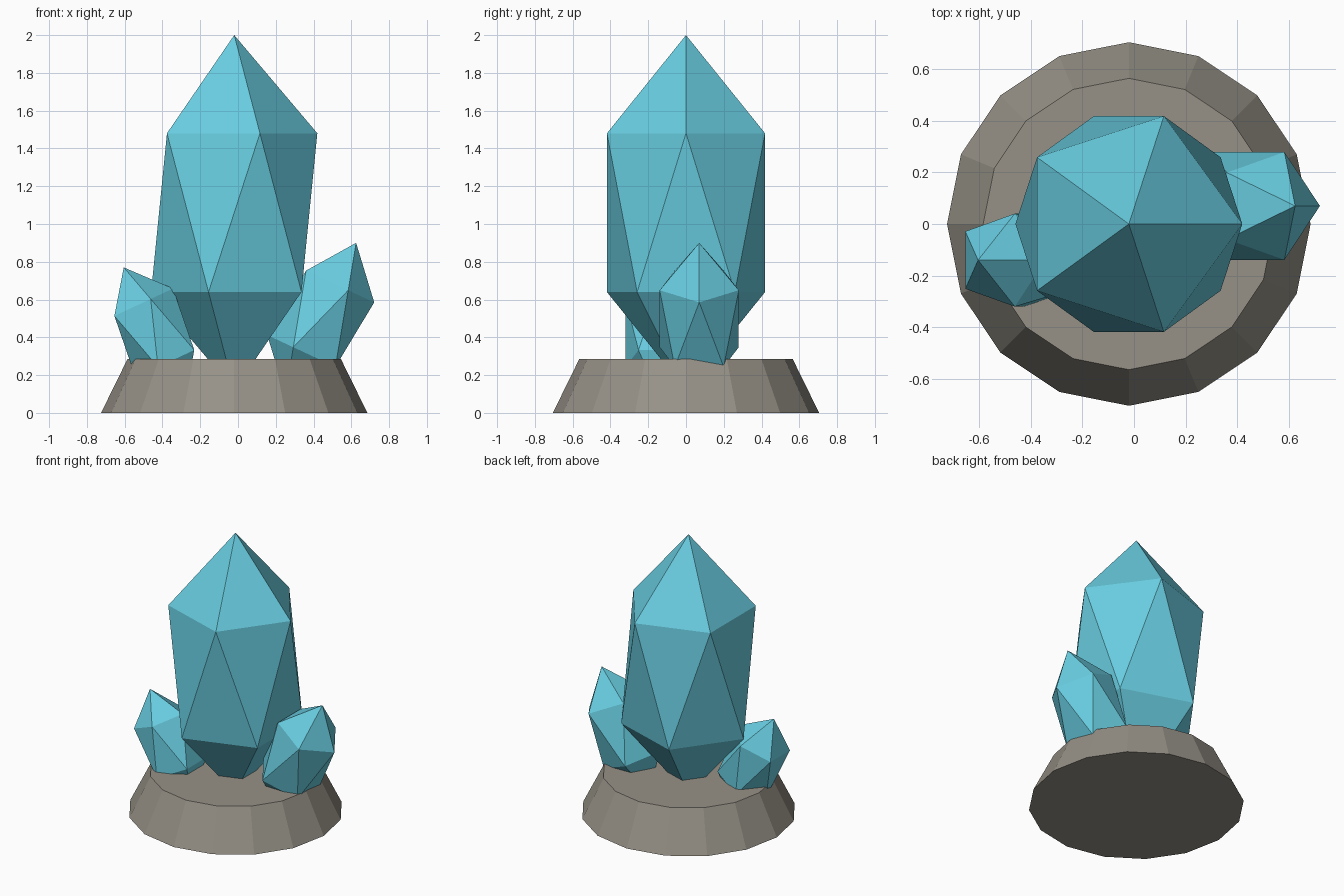
import bpy
import math

if "Cube" in bpy.data.objects:
    bpy.data.objects.remove(bpy.data.objects["Cube"])


def material(name, rgb):
    mat = bpy.data.materials.new(name)
    mat.diffuse_color = (*rgb, 1.0)
    mat.use_nodes = True
    mat.node_tree.nodes["Principled BSDF"].inputs["Base Color"].default_value = mat.diffuse_color
    return mat


CRYSTAL_BLUE = material("crystal_blue", (0.14, 0.61, 0.75))
STONE_GREY = material("stone_grey", (0.305, 0.283, 0.242))


def crystal(name, centre, radius, half_length, tilt=0.0):
    """Stretched icosahedron, leaning sideways by tilt degrees."""
    bpy.ops.mesh.primitive_ico_sphere_add(
        subdivisions=1, radius=1.0, location=centre,
        rotation=(0.0, math.radians(tilt), 0.0))
    obj = bpy.context.object
    obj.name = name
    obj.scale = (radius, radius, half_length)
    obj.data.materials.append(CRYSTAL_BLUE)
    return obj


# Tapered sixteen-sided stone base
bpy.ops.mesh.primitive_cone_add(
    vertices=16, radius1=0.705, radius2=0.565, depth=0.285,
    location=(-0.02, 0.0, 0.1425))
base = bpy.context.object
base.name = "stone_base"
base.data.materials.append(STONE_GREY)

# Upright main crystal with a small leaning one on each side
crystal("main_crystal", (-0.02, 0.0, 1.06), 0.492, 0.94)
crystal("right_crystal", (0.438, 0.07, 0.4985), 0.246, 0.443, 25)
crystal("left_crystal", (-0.443, -0.14, 0.423), 0.212, 0.383, -25)
